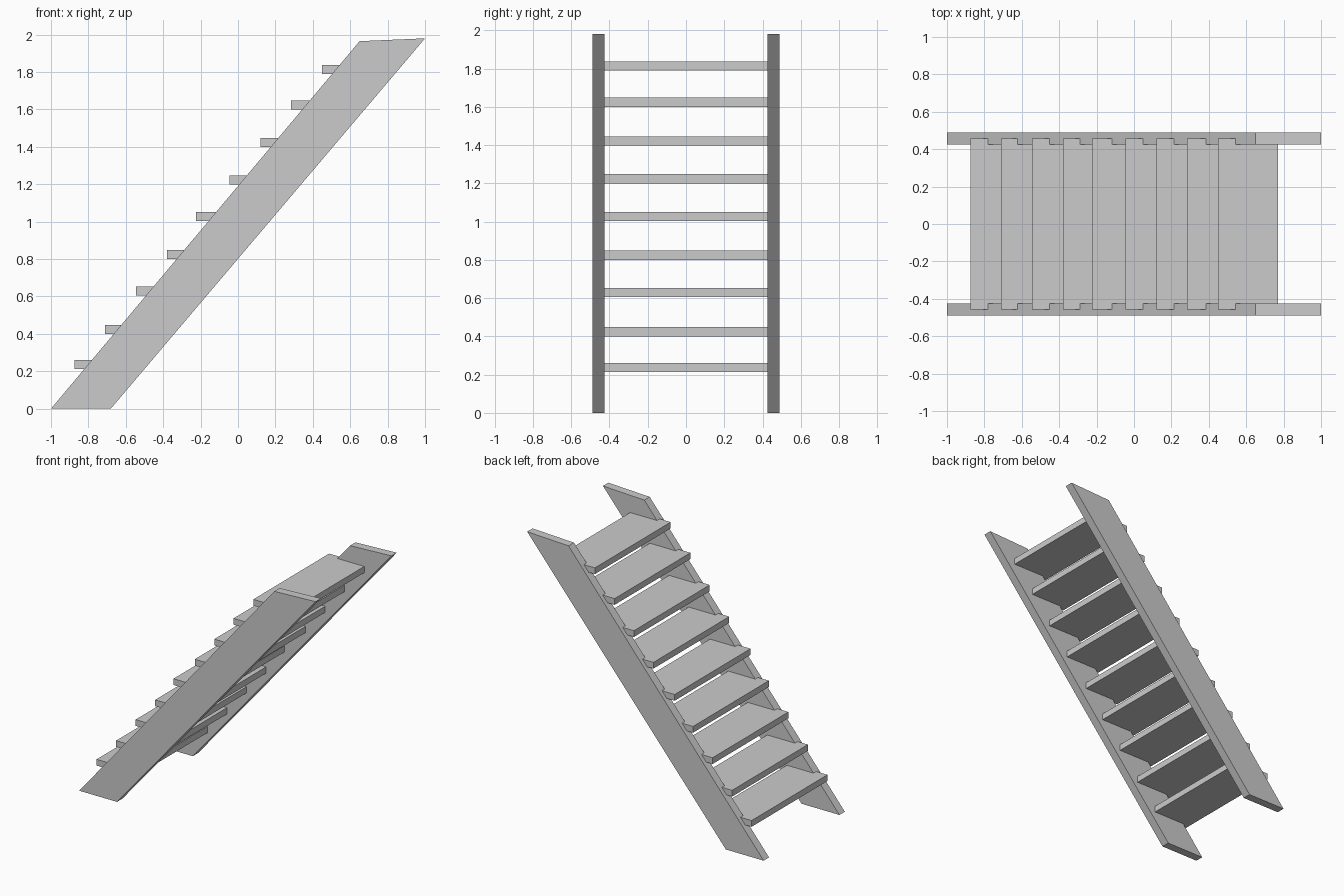
import bpy, bmesh

if "Cube" in bpy.data.objects:
    bpy.data.objects.remove(bpy.data.objects["Cube"])


def prism(name, profile, y0, y1):
    """Extrude an x/z profile between two y values."""
    bm = bmesh.new()
    face = bm.faces.new([bm.verts.new((x, y0, z)) for x, z in profile])
    ext = bmesh.ops.extrude_face_region(bm, geom=[face])
    verts = [v for v in ext["geom"] if isinstance(v, bmesh.types.BMVert)]
    bmesh.ops.translate(bm, verts=verts, vec=(0, y1 - y0, 0))
    bmesh.ops.recalc_face_normals(bm, faces=bm.faces)
    mesh = bpy.data.meshes.new(name)
    bm.to_mesh(mesh)
    bm.free()
    obj = bpy.data.objects.new(name, mesh)
    bpy.context.collection.objects.link(obj)
    return obj


# Sloping side stringers
side = [(-1.0, 0.0), (-0.68, 0.0), (1.0, 1.98), (0.65, 1.965)]
prism("front_stringer", side, -0.49, -0.425)
prism("back_stringer", side, 0.425, 0.49)

# Nine flat treads, housed in the stringers with a nose in front
tread_starts = [-0.875, -0.71, -0.545, -0.38, -0.225, -0.045, 0.12, 0.283, 0.45]
tread_bottoms = [0.213, 0.40, 0.605, 0.80, 1.003, 1.20, 1.398, 1.60, 1.79]
for i, (x, z) in enumerate(zip(tread_starts, tread_bottoms), 1):
    prism(f"tread_{i}", [(x, z), (x + 0.32, z), (x + 0.32, z + 0.048), (x, z + 0.048)],
          -0.458, 0.458)
